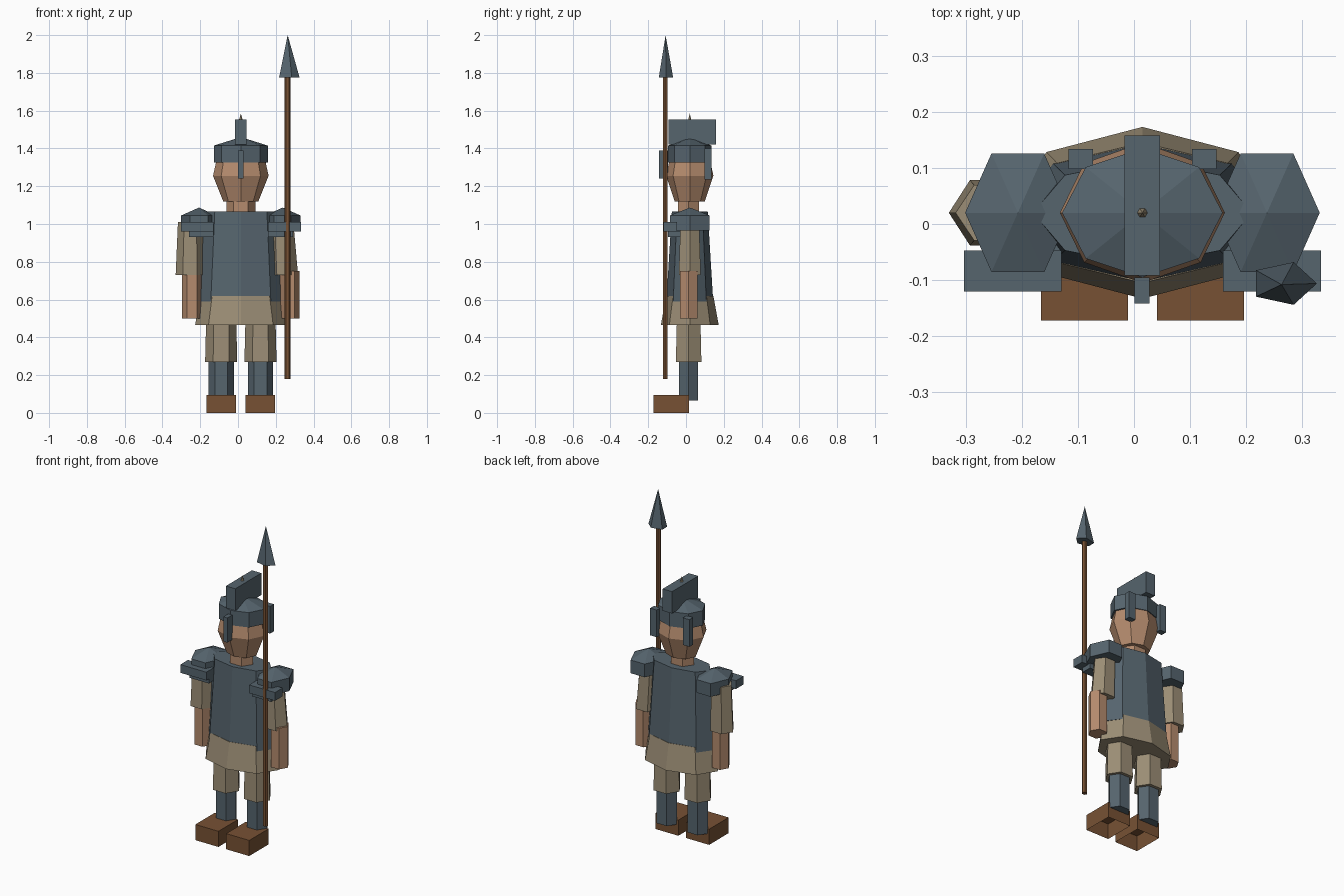
import bpy, bmesh, math

if "Cube" in bpy.data.objects:
    bpy.data.objects.remove(bpy.data.objects["Cube"])

CX, CY = 0.015, 0.02   # body axis


def material(name, rgb):
    m = bpy.data.materials.new(name)
    m.diffuse_color = (*rgb, 1)
    m.use_nodes = True
    m.node_tree.nodes["Principled BSDF"].inputs["Base Color"].default_value = m.diffuse_color
    return m


STEEL = material("steel", (0.092, 0.128, 0.155))
SKIN = material("skin", (0.46, 0.26, 0.155))
CLOTH = material("beige cloth", (0.33, 0.27, 0.18))
BROWN = material("brown leather and wood", (0.185, 0.083, 0.034))


def finish(name, bm, mat):
    bmesh.ops.recalc_face_normals(bm, faces=bm.faces)
    me = bpy.data.meshes.new(name)
    bm.to_mesh(me)
    bm.free()
    me.materials.append(mat)
    ob = bpy.data.objects.new(name, me)
    bpy.context.collection.objects.link(ob)
    return ob


def loft(name, n, rings, mat):
    """Stack n-sided rings (x, y, z, rx, ry); rx = 0 gives an apex."""
    bm = bmesh.new()
    levels = []
    for x, y, z, rx, ry in rings:
        if rx == 0:
            levels.append([bm.verts.new((x, y, z))] * n)
        else:
            levels.append([bm.verts.new((x + rx * math.cos(a), y + ry * math.sin(a), z))
                           for a in (2 * math.pi * i / n for i in range(n))])
    for lo, hi in zip(levels, levels[1:]):
        for i in range(n):
            j = (i + 1) % n
            quad = [lo[i], lo[j], hi[j], hi[i]]
            bm.faces.new(list(dict.fromkeys(quad)))
    for lv in (levels[0], levels[-1]):
        if lv[0] is not lv[1]:
            bm.faces.new(lv)
    return finish(name, bm, mat)


def box(name, x0, x1, y0, y1, z0, z1, mat, open_bottom=False):
    bm = bmesh.new()
    bmesh.ops.create_cube(bm, size=1)
    for v in bm.verts:
        v.co = (x1 if v.co.x > 0 else x0, y1 if v.co.y > 0 else y0, z1 if v.co.z > 0 else z0)
    ob_faces = [f for f in bm.faces if all(v.co.z == z0 for v in f.verts)] if open_bottom else []
    # normals are fixed before the sole is removed
    bmesh.ops.recalc_face_normals(bm, faces=bm.faces)
    if ob_faces:
        bmesh.ops.delete(bm, geom=ob_faces, context='FACES_ONLY')
    return finish(name, bm, mat)


def side_box(name, s, a, b, *rest, **kw):
    """Box whose x range (a, b) is measured outwards from the body axis."""
    xa, xb = sorted((CX + s * a, CX + s * b))
    return box(name, xa, xb, *rest, **kw)


for side, s in (("left", -1), ("right", 1)):
    # legs
    lx = CX + s * 0.104
    side_box(side + "_boot", s, 0.026, 0.181, -0.172, 0.015, 0, 0.095, BROWN, open_bottom=True)
    loft(side + "_greave", 6, [(lx, 0.013, 0.065, 0.067, 0.058), (lx, 0.013, 0.30, 0.067, 0.058)], STEEL)
    loft(side + "_trouser_leg", 6, [(lx, 0.014, 0.27, 0.085, 0.078), (lx, 0.014, 0.56, 0.078, 0.07)], CLOTH)

    # shoulder armour
    px = CX + s * 0.222
    loft(side + "_shoulder_pad", 6, [(px, CY, 0.965, 0.094, 0.122), (px, CY, 1.045, 0.094, 0.122),
                                     (px, CY, 1.087, 0, 0)], STEEL)
    side_box(side + "_shoulder_plate", s, 0.144, 0.318, -0.12, -0.047, 0.96, 1.01, STEEL)
    side_box(side + "_lower_shoulder_plate", s, 0.144, 0.275, -0.095, -0.03, 0.932, 0.962, STEEL)

    # helmet cheek plates
    side_box(side + "_cheek_plate", s, 0.088, 0.132, 0.098, 0.134, 1.235, 1.40, STEEL)

# arms (they hang slightly unevenly)
for side, top, bottom, fore in (("left", -0.252, -0.255, -0.243), ("right", 0.227, 0.243, 0.272)):
    loft(side + "_sleeve", 6, [(bottom, CY, 0.73, 0.075, 0.067), (top, CY, 1.01, 0.066, 0.057)], CLOTH)
    loft(side + "_forearm", 6, [(fore, 0.014, 0.50, 0.053, 0.053), (fore, 0.014, 0.75, 0.053, 0.053)], SKIN)

# body
loft("tunic_skirt", 8, [(CX, CY, 0.465, 0.242, 0.153), (CX, CY, 0.62, 0.215, 0.125)], CLOTH)
loft("breastplate", 8, [(CX, CY, 0.59, 0.225, 0.124), (CX, CY, 1.065, 0.195, 0.095)], STEEL)
loft("neck", 6, [(CX, 0.013, 1.04, 0.077, 0.065), (CX, 0.013, 1.15, 0.077, 0.065)], SKIN)
loft("head", 8, [(CX, CY, 1.12, 0.093, 0.08), (CX, CY, 1.255, 0.147, 0.125),
                 (CX, CY, 1.40, 0.115, 0.095)], SKIN)

# helmet
loft("helmet", 8, [(CX, CY, 1.325, 0.143, 0.115), (CX, CY, 1.415, 0.143, 0.115),
                   (CX, CY, 1.46, 0, 0)], STEEL)
box("helmet_crest", -0.017, 0.046, -0.092, 0.158, 1.42, 1.553, STEEL)
box("nose_guard", 0.001, 0.028, -0.142, -0.095, 1.24, 1.39, STEEL)
loft("helmet_finial", 6, [(CX, CY, 1.55, 0.01, 0.01), (CX, CY, 1.585, 0, 0)], CLOTH)

# spear
SX, SY = 0.263, -0.11
loft("spear_shaft", 6, [(SX, SY, 0.18, 0.016, 0.015), (SX, SY, 1.80, 0.016, 0.015)], BROWN)
loft("spear_head", 5, [(SX + 0.003, SY + 0.004, 1.775, 0.06, 0.04), (SX, SY + 0.002, 2.0, 0, 0)], STEEL)
